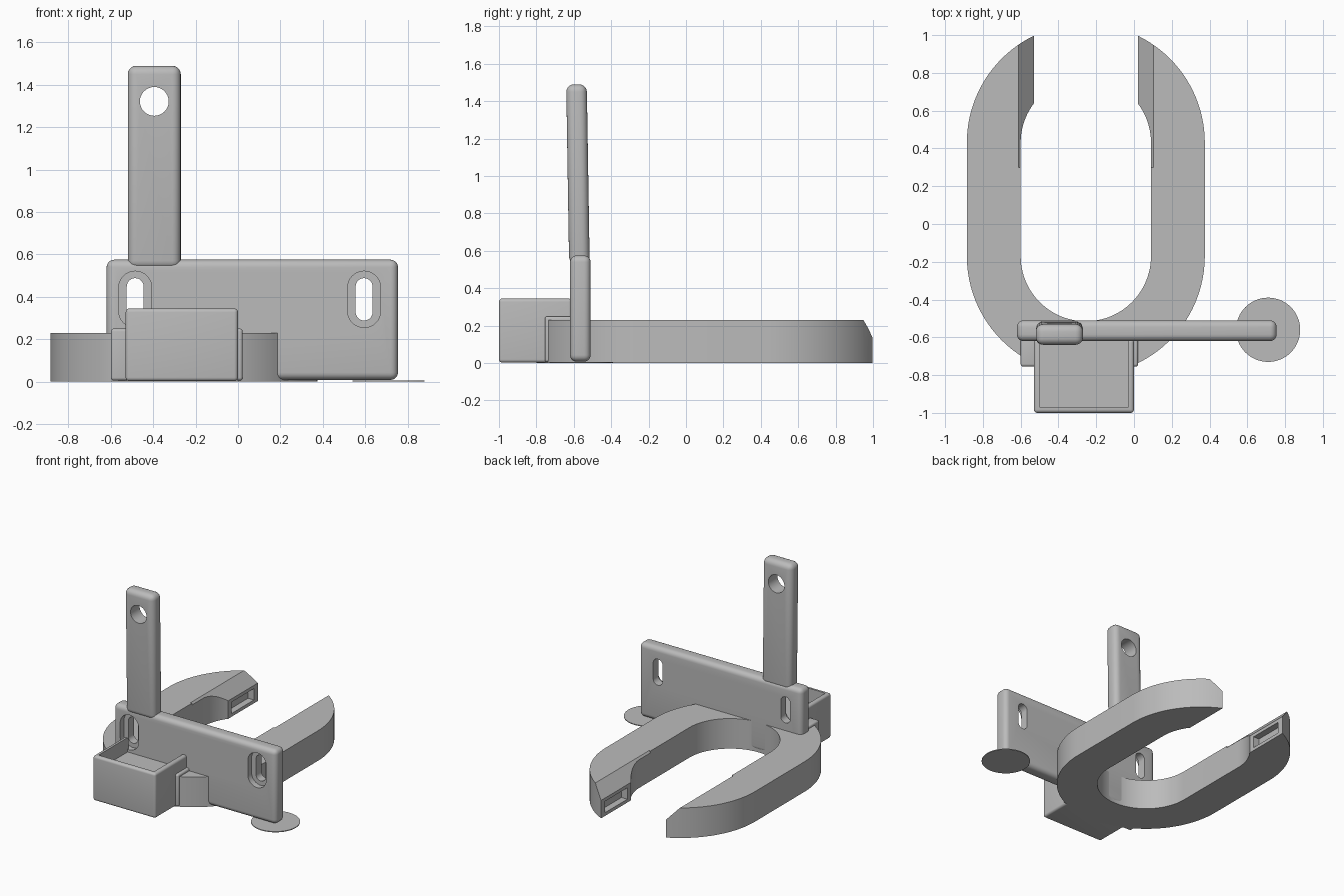
import bpy, bmesh, math
from mathutils import Vector

cube = bpy.data.objects.get("Cube")
if cube:
    bpy.data.objects.remove(cube, do_unlink=True)

# Single grey material
grey = bpy.data.materials.new("plain_grey")
grey.use_nodes = True
grey.diffuse_color = (0.5, 0.5, 0.5, 1)
grey.node_tree.nodes["Principled BSDF"].inputs["Base Color"].default_value = (0.5, 0.5, 0.5, 1)


def activate(ob):
    bpy.ops.object.select_all(action='DESELECT')
    ob.select_set(True)
    bpy.context.view_layer.objects.active = ob


def prism(name, outline, depth):
    """Extrude a closed 3D outline along the depth vector."""
    bm = bmesh.new()
    face = bm.faces.new([bm.verts.new(p) for p in outline])
    new = bmesh.ops.extrude_face_region(bm, geom=[face])["geom"]
    verts = [g for g in new if isinstance(g, bmesh.types.BMVert)]
    bmesh.ops.translate(bm, verts=verts, vec=Vector(depth))
    bmesh.ops.recalc_face_normals(bm, faces=bm.faces)
    mesh = bpy.data.meshes.new(name)
    bm.to_mesh(mesh)
    bm.free()
    ob = bpy.data.objects.new(name, mesh)
    bpy.context.collection.objects.link(ob)
    mesh.materials.append(grey)
    return ob


def block(name, x, y, z, bevel=0.0):
    outline = [(x[0], y[0], z[0]), (x[1], y[0], z[0]), (x[1], y[1], z[0]), (x[0], y[1], z[0])]
    ob = prism(name, outline, (0, 0, z[1] - z[0]))
    if bevel:
        mod = ob.modifiers.new("rounding", 'BEVEL')
        mod.width = bevel
        mod.segments = 5
        activate(ob)
        bpy.ops.object.modifier_apply(modifier=mod.name)
    return ob


def cut(ob, cutter):
    mod = ob.modifiers.new("cut", 'BOOLEAN')
    mod.operation = 'DIFFERENCE'
    mod.solver = 'EXACT'
    mod.object = cutter
    activate(ob)
    bpy.ops.object.modifier_apply(modifier=mod.name)
    bpy.data.objects.remove(cutter, do_unlink=True)


def arc(cx, cy, r, start, end, n):
    return [(cx + r * math.cos(start + (end - start) * i / n),
             cy + r * math.sin(start + (end - start) * i / n)) for i in range(n + 1)]


def slot(x, z, r, half, y0, y1):
    """Upright capsule cutter running along y."""
    pts = arc(x, z + half, r, 0, math.pi, 16) + arc(x, z - half, r, math.pi, 2 * math.pi, 16)
    return prism("slot_cutter", [(px, y0, pz) for px, pz in pts], (0, y1 - y0, 0))


def finish(ob):
    activate(ob)
    bpy.ops.object.shade_smooth_by_angle(angle=math.radians(30))


# Open ring: long loop with a gap at the back
CX, BACK, FRONT, GAP, TOP = -0.255, 0.43, -0.17, 0.275, 0.23


def loop(r):
    a = math.acos(GAP / r)
    return (arc(CX, BACK, r, a, 0, 20) + arc(CX, FRONT, r, 0, -math.pi, 48)
            + arc(CX, BACK, r, math.pi, math.pi - a, 20))


outline = loop(0.63) + loop(0.345)[::-1]
ring = prism("open_ring", [(x, y, 0) for x, y in outline], (0, 0, TOP))

# Sloped tips and shallow pockets on both sides of the gap
for s in (-1, 1):
    edge = CX + s * GAP
    wedge = [(edge + s * 0.085, 0.3, TOP + 0.003), (edge - s * 0.01, 0.3, TOP + 0.003),
             (edge - s * 0.01, 0.3, 0.125), (edge, 0.3, 0.137)]
    cut(ring, prism("tip_cutter", wedge, (0, 0.8, 0)))
    xs = sorted((edge - s * 0.02, edge + s * 0.05))
    cut(ring, block("pocket_cutter", xs, (0.68, 0.95), (0.025, 0.112)))
finish(ring)

# Upright plate with two recessed slots
plate = block("mounting_plate", (-0.62, 0.755), (-0.62, -0.51), (0.008, 0.575), 0.035)
for x in (-0.485, 0.595):
    cut(plate, slot(x, 0.388, 0.04, 0.06, -0.7, -0.4))
    cut(plate, slot(x, 0.388, 0.078, 0.055, -0.7, -0.575))
finish(plate)

# Tall post with a round hole, leaning slightly forward
post = block("post", (-0.52, -0.27), (-0.625, -0.515), (0.53, 1.49), 0.04)
cut(post, slot(-0.395, 1.322, 0.068, 0, -0.8, -0.3))
for v in post.data.vertices:
    v.co.y -= (v.co.z - 0.53) * 0.016
finish(post)

# Open-topped box at the front
box = block("front_box", (-0.53, 0.0), (-1.0, -0.61), (0.002, 0.345), 0.018)
cut(box, block("cavity_cutter", (-0.5, -0.03), (-0.97, -0.55), (0.235, 0.5)))
finish(box)

# Side flanges joining the box to the plate
for name, xs in (("right_flange", (-0.6, -0.51)), ("left_flange", (-0.02, 0.022))):
    finish(block(name, xs, (-0.755, -0.6), (0.005, 0.25), 0.014))

# Thin round foot pad
pad = prism("foot_pad", [(x, y, 0) for x, y in arc(0.71, -0.56, 0.17, 0, 2 * math.pi, 64)[:-1]],
            (0, 0, 0.006))
finish(pad)
